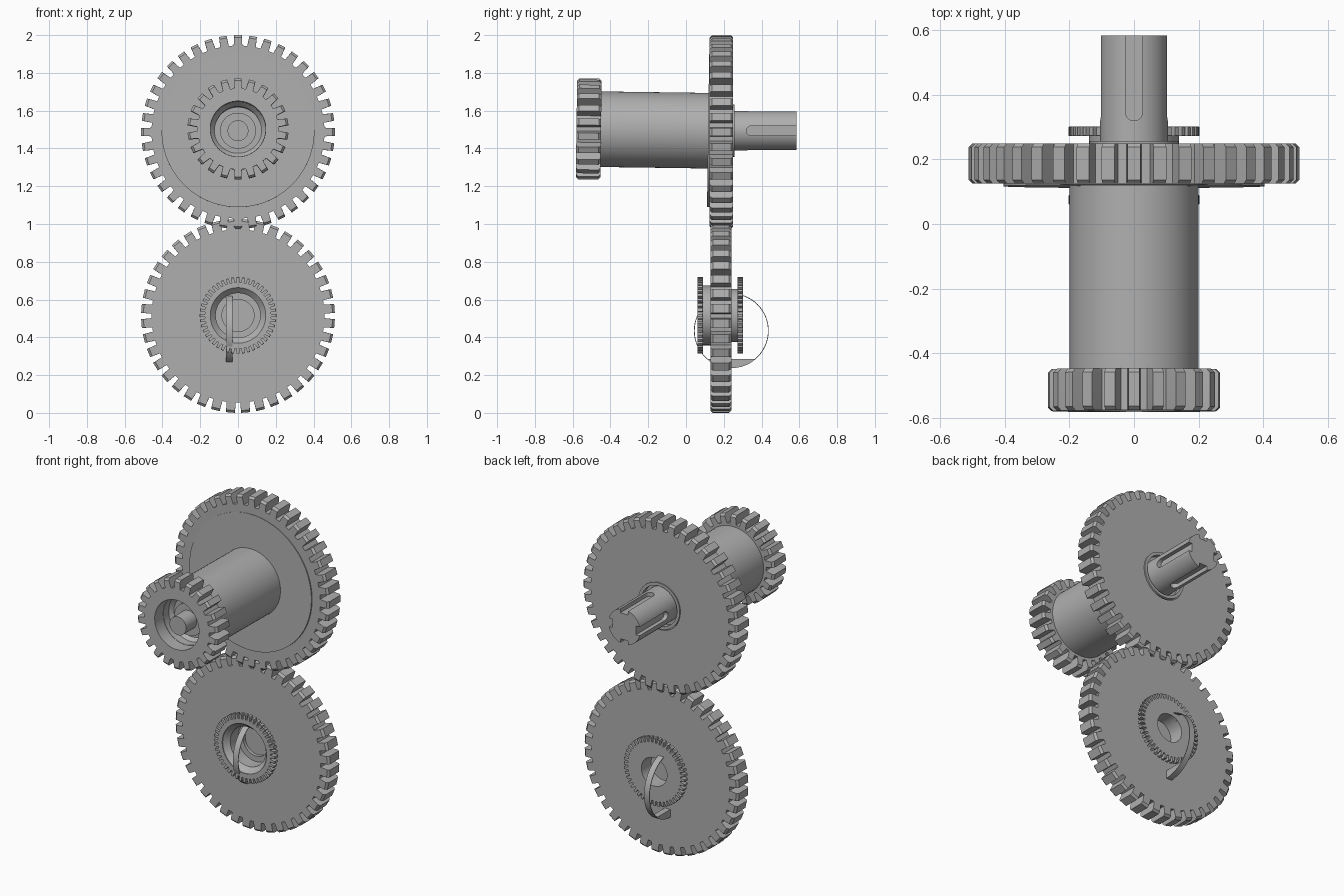
import bpy, bmesh, math
from mathutils import Matrix

if "Cube" in bpy.data.objects:
    bpy.data.objects.remove(bpy.data.objects["Cube"])

steel = bpy.data.materials.new("steel grey")
steel.use_nodes = True
GREY = (0.43, 0.43, 0.43, 1)
steel.diffuse_color = GREY
steel.node_tree.nodes["Principled BSDF"].inputs["Base Color"].default_value = GREY

UPPER, LOWER = 1.494, 0.513      # heights of the two axles
TILT = -0.014                    # slight lean of the long sleeve


def finish(name, bm, z=0.0, tilt=0.0, smooth=True):
    bmesh.ops.remove_doubles(bm, verts=bm.verts, dist=1e-5)
    bmesh.ops.recalc_face_normals(bm, faces=bm.faces)
    me = bpy.data.meshes.new(name)
    bm.to_mesh(me)
    bm.free()
    me.materials.append(steel)
    ob = bpy.data.objects.new(name, me)
    bpy.context.collection.objects.link(ob)
    ob.location.z = z
    ob.rotation_euler.x = tilt
    if smooth:
        bpy.ops.object.select_all(action="DESELECT")
        ob.select_set(True)
        bpy.context.view_layer.objects.active = ob
        bpy.ops.object.shade_smooth_by_angle(angle=math.radians(28))
    return ob


def skin(bm, loops, close=False):
    """Join loops of equal length with quads."""
    rings = [[bm.verts.new(p) for p in loop] for loop in loops]
    pairs = list(zip(rings, rings[1:]))
    if close:
        pairs.append((rings[-1], rings[0]))
    n = len(rings[0])
    for a, b in pairs:
        for i in range(n):
            j = (i + 1) % n
            bm.faces.new((a[i], a[j], b[j], b[i]))


def lathe(name, profile, z, tilt=0.0, close=False, seg=64):
    """Turn (y, radius) points about the y axis."""
    bm = bmesh.new()
    loops = []
    for y, r in profile:
        loops.append([(r * math.cos(2 * math.pi * i / seg), y,
                       r * math.sin(2 * math.pi * i / seg)) for i in range(seg)])
    skin(bm, loops, close)
    bmesh.ops.dissolve_degenerate(bm, dist=1e-5, edges=bm.edges)
    return finish(name, bm, z, tilt)


def gear(name, teeth, tip, root, bore, y0, y1, z, tilt=0.0, chamfer=0.012,
         phase=0.0, root_w=0.64, tip_w=0.5):
    """Spur gear with chamfered tooth ends and a round bore."""
    pitch = 2 * math.pi / teeth

    def angles():
        for t in range(teeth):
            a = math.pi / 2 + (t + phase) * pitch
            for f, top in ((-root_w / 2, 0), (-tip_w / 2, 1), (tip_w / 2, 1), (root_w / 2, 0)):
                yield a + f * pitch, top

    def outline(y, tip_r):
        return [((tip_r if top else root) * math.cos(a), y,
                 (tip_r if top else root) * math.sin(a)) for a, top in angles()]

    def hole(y):
        return [(bore * math.cos(a), y, bore * math.sin(a)) for a, _ in angles()]

    bm = bmesh.new()
    skin(bm, [hole(y0), outline(y0, tip - chamfer), outline(y0 + chamfer, tip),
              outline(y1 - chamfer, tip), outline(y1, tip - chamfer), hole(y1)], close=True)
    return finish(name, bm, z, tilt)


# Upper assembly: large gear, raised web, sleeve and pinion
gear("upper_gear", 40, 0.513, 0.458, 0.137, 0.125, 0.25, 1.487)
lathe("upper_gear_web", [(0.14, 0.13), (0.117, 0.13), (0.117, 0.405), (0.14, 0.405)],
      UPPER + 0.0015, TILT, close=True, seg=96)
lathe("sleeve", [(-0.5, 0.145), (-0.5, 0.2), (0.13, 0.2), (0.13, 0.12), (-0.42, 0.12),
                 (-0.45, 0.145)], UPPER + 0.0015, TILT, close=True)
gear("pinion", 22, 0.268, 0.215, 0.147, -0.58, -0.45, UPPER + 0.0015, TILT,
     root_w=0.66, tip_w=0.46)
lathe("retaining_ring", [(0.2, 0.12), (0.257, 0.12), (0.257, 0.138), (0.2, 0.138)],
      UPPER, close=True)

# Stepped shaft with a nose at the front and a keyed end at the back
shaft = lathe("keyed_shaft", [(-0.57, 0), (-0.57, 0.055), (-0.47, 0.055), (-0.47, 0.095),
                              (-0.43, 0.095), (-0.43, 0.125), (-0.40, 0.125), (-0.40, 0.105),
                              (0.2, 0.105), (0.2, 0.125), (0.225, 0.125), (0.225, 0.105),
                              (0.585, 0.105), (0.585, 0)], UPPER)

# Four keyways with rounded inner ends
for k in range(4):
    half = 0.026
    path = [(half, 0.65), (-half, 0.65)]
    path += [(half * math.cos(a), 0.346 + half * math.sin(a))
             for a in (math.pi + math.pi * i / 10 for i in range(11))]
    bm = bmesh.new()
    face = bm.faces.new([bm.verts.new((x, y, 0.078)) for x, y in path])
    out = bmesh.ops.extrude_face_region(bm, geom=[face])
    bmesh.ops.translate(bm, vec=(0, 0, 0.1),
                        verts=[v for v in out["geom"] if isinstance(v, bmesh.types.BMVert)])
    bmesh.ops.rotate(bm, verts=bm.verts, matrix=Matrix.Rotation(k * math.pi / 2, 3, "Y"))
    cutter = finish("keyway_cutter", bm, UPPER, smooth=False)
    cutter.hide_render = True
    bpy.context.view_layer.objects.active = shaft
    mod = shaft.modifiers.new("keyway", "BOOLEAN")
    mod.operation, mod.solver, mod.object = "DIFFERENCE", "EXACT", cutter
    # keep the cut ahead of the shading modifier
    shaft.modifiers.move(len(shaft.modifiers) - 1, 0)
    bpy.ops.object.modifier_apply(modifier="keyway")
    bpy.data.objects.remove(cutter)

# Lower assembly: large gear, hub and two fine-toothed rings
gear("lower_gear", 40, 0.513, 0.458, 0.13, 0.13, 0.24, LOWER, phase=0.5,
     root_w=0.68, tip_w=0.58)
lathe("lower_hub", [(0.19, 0), (0.19, 0.085), (0.17, 0.085), (0.17, 0.118), (0.095, 0.118),
                    (0.065, 0.147), (0.065, 0.158), (0.135, 0.158), (0.135, 0.14),
                    (0.295, 0.14), (0.295, 0.085), (0.21, 0.085), (0.21, 0)], LOWER + 0.003)
for name, y0, y1, bore in (("front_ring", 0.06, 0.09, 0.147), ("back_ring", 0.272, 0.302, 0.085)):
    gear(name, 44, 0.203, 0.175, bore, y0, y1, LOWER + 0.003, chamfer=0.002)

# Thin hoop through the lower gear, with a filled segment at its foot
CY, CZ, R, X0, X1 = 0.24, 0.435, 0.198, -0.064, -0.028


def arc(x, r, a0, a1, n):
    return [(x, CY + r * math.cos(a0 + (a1 - a0) * i / n),
             CZ + r * math.sin(a0 + (a1 - a0) * i / n)) for i in range(n)]


bm = bmesh.new()
skin(bm, [arc(x, r, 0, 2 * math.pi, 72)
          for x, r in ((X0, R), (X1, R), (X1, R - 0.004), (X0, R - 0.004))], close=True)
finish("hoop", bm)

bm = bmesh.new()
a0, a1 = -math.pi / 2 - 0.7, -math.pi / 2 + 0.7
sides = [arc(x, R - 0.001, a0, a1 + 1.4 / 20, 21) for x in (X0, X1)]
skin(bm, sides)
bm.verts.ensure_lookup_table()
bm.faces.new(bm.verts[:21])
bm.faces.new(bm.verts[21:])
finish("hoop_foot", bm)
